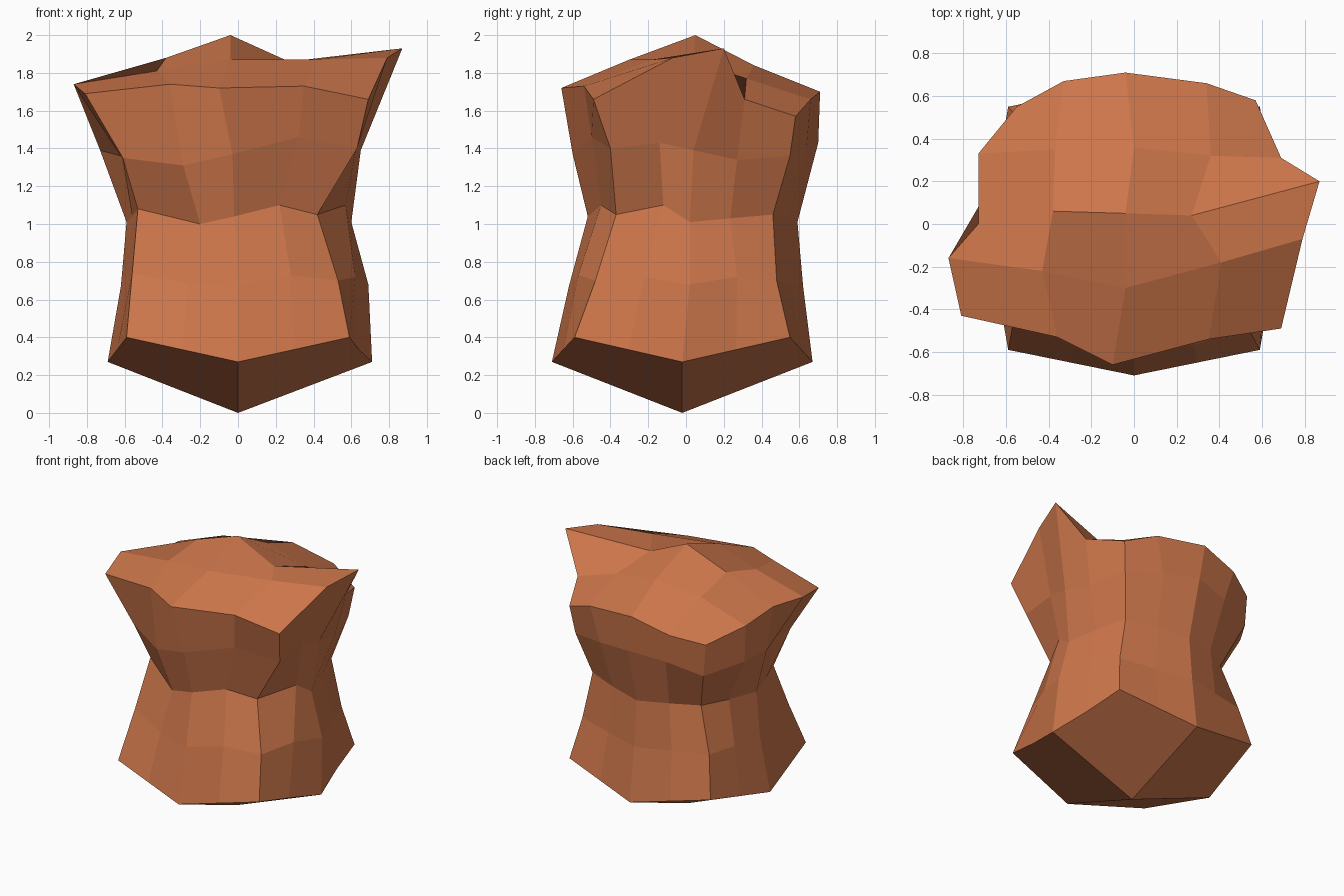
import bpy, bmesh

# Single terracotta colour
clay = bpy.data.materials.new("terracotta_clay")
clay.diffuse_color = (0.604, 0.181, 0.069, 1.0)

# Corner directions and side-middle directions, starting front left, counter-clockwise
CORNERS = [(-1, -1), (1, -1), (1, 1), (-1, 1)]
MIDDLES = [(0, -1), (1, 0), (0, 1), (-1, 0)]


def ring(cx, cy, cz, mid, mz, bulge, off=(0, 0), nudges=None):
    """16 points of a rounded square: 4 corners, 4 side middles, 8 between."""
    key = []
    for (a, b), (c, d) in zip(CORNERS, MIDDLES):
        key += [(a * cx, b * cy, cz), (c * mid, d * mid, mz)]
    pts = []
    for i, p in enumerate(key):
        q = key[(i + 1) % 8]
        half = [(u + v) / 2 for u, v in zip(p, q)]
        pts += [list(p), [half[0] * bulge, half[1] * bulge, half[2]]]
    for p in pts:
        p[0] += off[0]
        p[1] += off[1]
    for i, p in (nudges or {}).items():
        pts[i] = p
    return pts


# Stacked rings: foot, lower body, waist, chest
rings = [
    ring(0.59, 0.57, 0.40, 0.69, 0.27, 1.0, (0.0, -0.02), {6: (0.71, -0.02, 0.27)}),
    ring(0.53, 0.48, 0.70, 0.62, 0.67, 1.0, nudges={
        0: (-0.56, -0.43, 0.74), 3: (0.28, -0.57, 0.73), 6: (0.69, 0.02, 0.68),
        5: (0.62, -0.22, 0.72), 7: (0.62, 0.27, 0.72), 15: (-0.58, -0.22, 0.72)}),
    ring(0.46, 0.46, 1.05, 0.59, 1.01, 1.02, nudges={
        0: (-0.53, -0.29, 1.08), 1: (-0.2, -0.5, 1.0), 2: (-0.02, -0.52, 1.04),
        3: (0.22, -0.45, 1.1), 4: (0.42, -0.37, 1.05), 5: (0.57, -0.12, 1.1),
        6: (0.60, 0.02, 1.01), 12: (-0.42, 0.42, 1.02), 13: (-0.52, 0.23, 1.02),
        15: (-0.56, -0.15, 1.04)}),
    ring(0.54, 0.55, 1.36, 0.70, 1.43, 1.02, nudges={
        0: (-0.61, -0.38, 1.35), 1: (-0.29, -0.56, 1.31), 2: (-0.03, -0.6, 1.37),
        3: (0.32, -0.5, 1.46), 4: (0.63, -0.4, 1.4), 5: (0.63, -0.14, 1.43),
        6: (0.65, 0.04, 1.39), 7: (0.62, 0.27, 1.34), 12: (-0.53, 0.55, 1.32),
        13: (-0.70, 0.30, 1.38), 14: (-0.73, 0.08, 1.39), 15: (-0.62, -0.18, 1.36)}),
]

# Flared, uneven top rim with a spike on each side
rings.append([
    (-0.81, -0.43, 1.69), (-0.36, -0.53, 1.74), (-0.10, -0.66, 1.72), (0.35, -0.54, 1.73),
    (0.69, -0.49, 1.66), (0.79, -0.07, 1.88), (0.87, 0.20, 1.93), (0.69, 0.31, 1.66),
    (0.57, 0.58, 1.57), (0.34, 0.66, 1.66), (-0.04, 0.71, 1.70), (-0.33, 0.67, 1.62),
    (-0.55, 0.55, 1.56), (-0.73, 0.33, 1.67), (-0.73, 0.0, 1.69), (-0.87, -0.16, 1.74)])

# Inner 3 x 3 points of the top, front row first
crown = [
    [(-0.43, -0.22, 1.81), (-0.04, -0.30, 1.87), (0.41, -0.18, 1.87)],
    [(-0.38, 0.06, 1.88), (-0.04, 0.05, 2.00), (0.27, 0.04, 1.86)],
    [(-0.37, 0.35, 1.80), (0.0, 0.36, 1.84), (0.36, 0.32, 1.77)]]

bm = bmesh.new()
loops = [[bm.verts.new(p) for p in r] for r in rings]

# Side walls
for low, high in zip(loops, loops[1:]):
    for i in range(16):
        j = (i + 1) % 16
        bm.faces.new((low[i], low[j], high[j], high[i]))

# Pointed base: four facets meeting at the tip
tip = bm.verts.new((0.0, -0.02, 0.0))
foot = loops[0]
for i in range(2, 18, 4):
    bm.faces.new([tip] + [foot[(i + k) % 16] for k in range(4, -1, -1)])

# Top: a 4 x 4 patch joining the rim to the crown points
rim = loops[-1]
grid = [rim[0:5]]
for r, row in enumerate(crown):
    grid.append([rim[15 - r]] + [bm.verts.new(p) for p in row] + [rim[5 + r]])
grid.append([rim[k] for k in range(12, 7, -1)])
for r in range(4):
    for c in range(4):
        bm.faces.new((grid[r][c], grid[r][c + 1], grid[r + 1][c + 1], grid[r + 1][c]))

bmesh.ops.recalc_face_normals(bm, faces=bm.faces)
mesh = bpy.data.meshes.new("rock_body")
bm.to_mesh(mesh)
bm.free()
mesh.materials.append(clay)
body = bpy.data.objects.new("rock_body", mesh)
bpy.context.collection.objects.link(body)
